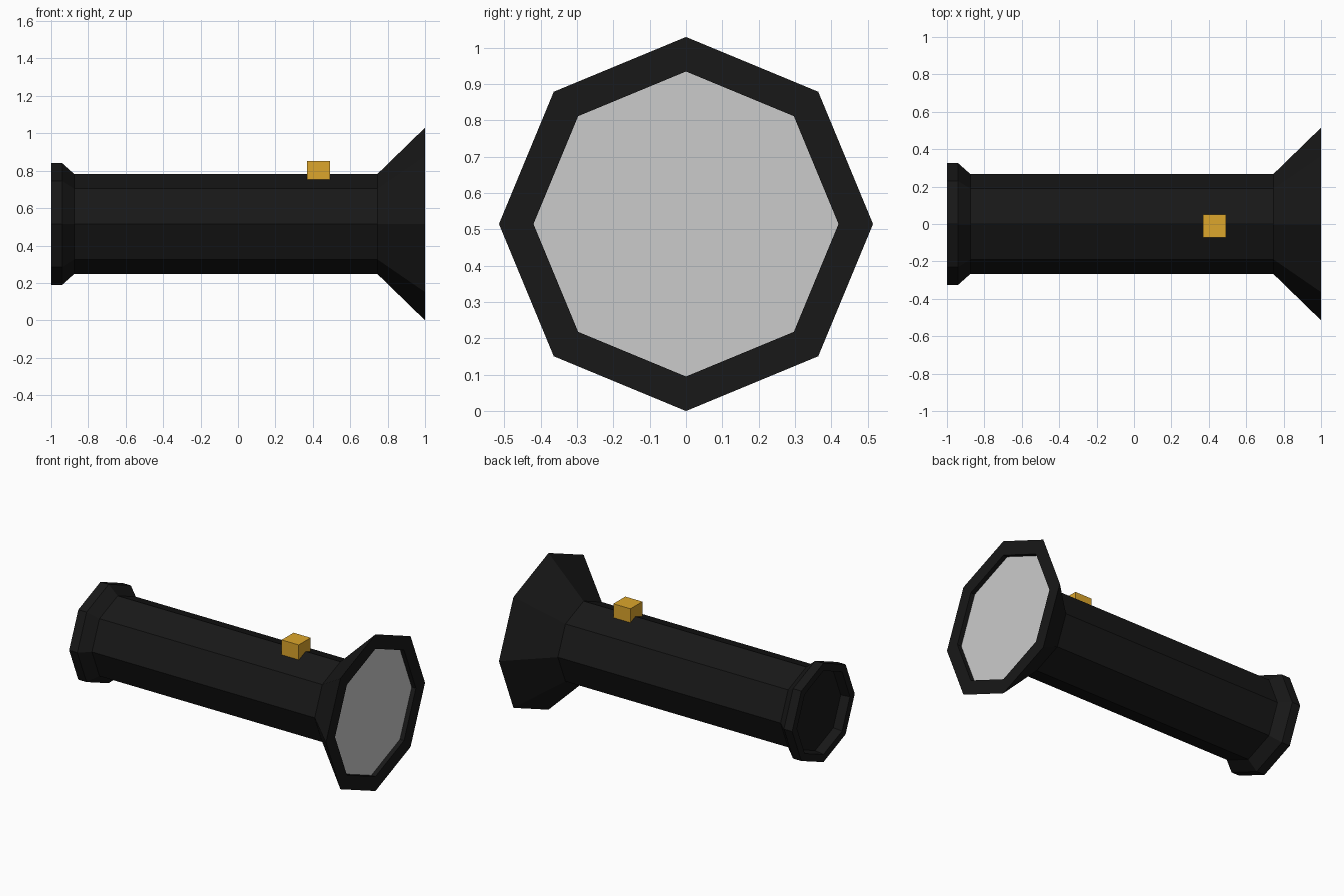
import bpy, bmesh
from math import sin, cos, pi

if "Cube" in bpy.data.objects:
    bpy.data.objects.remove(bpy.data.objects["Cube"])

SIDES = 8
AXIS_Z = 0.515


def material(name, color):
    m = bpy.data.materials.new(name)
    m.diffuse_color = (*color, 1)
    m.use_nodes = True
    m.node_tree.nodes["Principled BSDF"].inputs["Base Color"].default_value = m.diffuse_color
    return m


def finish(bm, name, mat=None):
    bmesh.ops.recalc_face_normals(bm, faces=bm.faces)
    mesh = bpy.data.meshes.new(name)
    bm.to_mesh(mesh)
    bm.free()
    ob = bpy.data.objects.new(name, mesh)
    bpy.context.collection.objects.link(ob)
    if mat:
        mesh.materials.append(mat)
    return ob


def ring(bm, x, r):
    return [bm.verts.new((x, r * sin(2 * pi * i / SIDES), AXIS_Z + r * cos(2 * pi * i / SIDES)))
            for i in range(SIDES)]


def lathe(name, profile, mat, cap_start=False, cap_end=False):
    """Octagonal body of (x, radius) rings around the long axis."""
    bm = bmesh.new()
    rings = [ring(bm, x, r) for x, r in profile]
    for a, b in zip(rings, rings[1:]):
        for i in range(SIDES):
            j = (i + 1) % SIDES
            bm.faces.new((a[i], a[j], b[j], b[i]))
    if cap_start:
        bm.faces.new(rings[0])
    if cap_end:
        bm.faces.new(rings[-1])
    return finish(bm, name, mat)


black = material("black_plastic", (0.009, 0.009, 0.009))
amber = material("amber_switch", (0.72, 0.38, 0.025))

# Casing: recessed tail cap, barrel, flared head and inner rim
lathe("casing", [(-0.94, 0.265), (-1, 0.275), (-1, 0.325), (-0.94, 0.325),
                 (-0.875, 0.267), (0.745, 0.267), (1, 0.515),
                 (1, 0.42), (0.97, 0.42)], black, cap_start=True)

# Lens set just inside the rim
bm = bmesh.new()
bm.faces.new(reversed(ring(bm, 0.97, 0.42)))
lens = finish(bm, "lens")
if lens.data.polygons[0].normal.x < 0:
    lens.data.flip_normals()

# Switch block on top of the barrel
bm = bmesh.new()
bmesh.ops.create_cube(bm, size=1)
bmesh.ops.scale(bm, vec=(0.124, 0.124, 0.098), verts=bm.verts)
bmesh.ops.translate(bm, vec=(0.43, -0.01, 0.803), verts=bm.verts)
finish(bm, "switch", amber)
